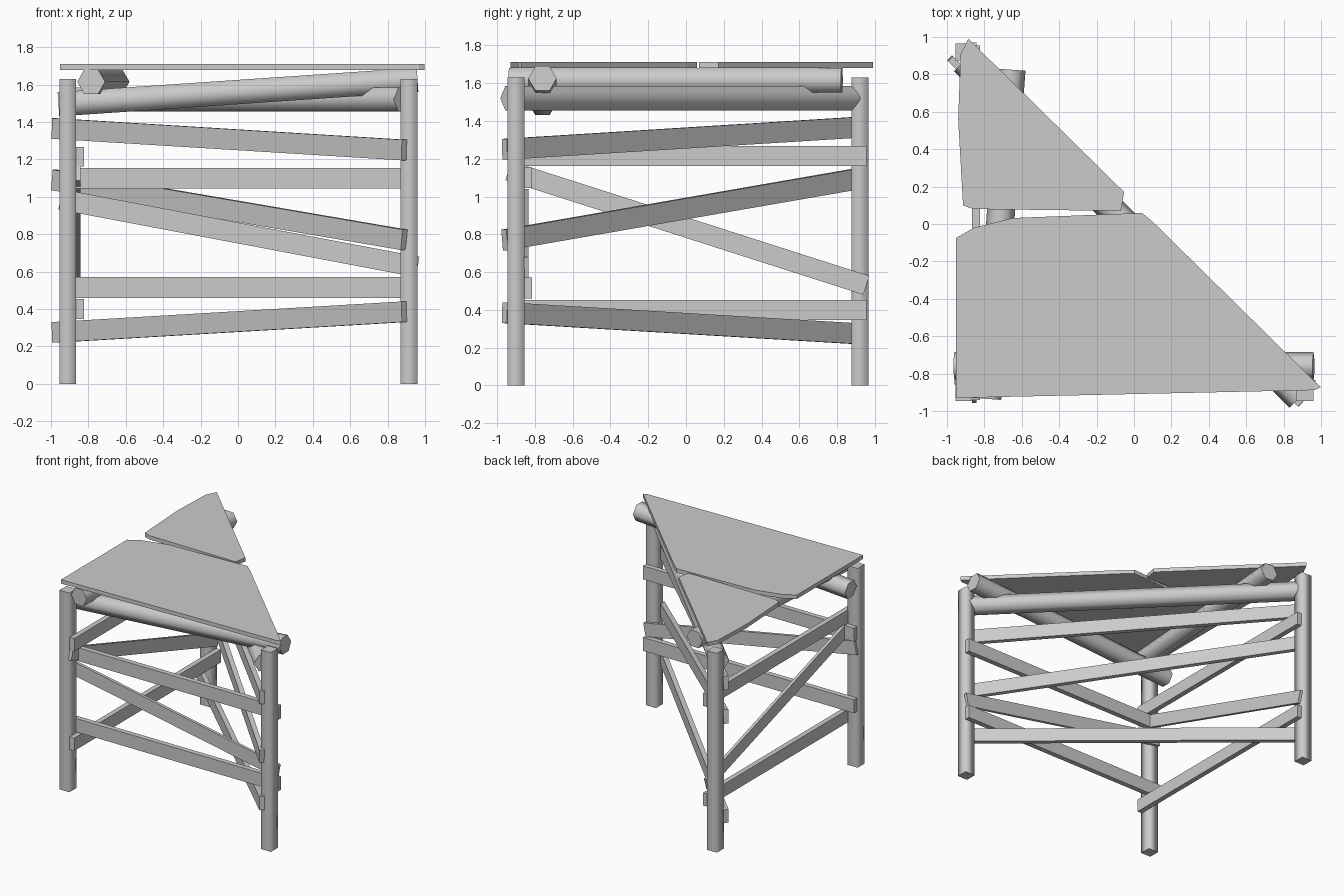
import bpy, math
from mathutils import Vector

if "Cube" in bpy.data.objects:
    bpy.data.objects.remove(bpy.data.objects["Cube"])


def make_object(name, verts, faces, smooth_sides=0):
    mesh = bpy.data.meshes.new(name)
    mesh.from_pydata(verts, [], faces)
    for i in range(smooth_sides):
        mesh.polygons[i].use_smooth = True
    obj = bpy.data.objects.new(name, mesh)
    bpy.context.collection.objects.link(obj)
    return obj


def sweep(name, start, end, profile, smooth=False):
    """Straight prism: profile is (sideways, upwards) around the axis."""
    a, b = Vector(start), Vector(end)
    axis = (b - a).normalized()
    ref = Vector((0, 1, 0)) if abs(axis.z) > 0.9 else Vector((0, 0, 1))
    side = axis.cross(ref).normalized()
    up = side.cross(axis)
    n = len(profile)
    verts = [p + side * u + up * v for p in (a, b) for u, v in profile]
    faces = [(i, (i + 1) % n, n + (i + 1) % n, n + i) for i in range(n)]
    faces += [tuple(reversed(range(n))), tuple(range(n, 2 * n))]
    return make_object(name, verts, faces, n if smooth else 0)


def rect(w, h):
    return [(-w / 2, -h / 2), (w / 2, -h / 2), (w / 2, h / 2), (-w / 2, h / 2)]


def slab(name, outline, z0, z1):
    n = len(outline)
    verts = [(x, y, z) for z in (z0, z1) for x, y in outline]
    faces = [(i, (i + 1) % n, n + (i + 1) % n, n + i) for i in range(n)]
    faces += [tuple(reversed(range(n))), tuple(range(n, 2 * n))]
    return make_object(name, verts, faces)


# Three corner posts
for name, x, y in (("front_left_leg", -0.91, -0.90),
                   ("front_right_leg", 0.915, -0.90),
                   ("back_left_leg", -0.91, 0.92)):
    sweep(name, (x, y, 0), (x, y, 1.63), rect(0.09, 0.09), smooth=True)

# Six-sided logs carrying the top
hexagon = [(0.075 * math.cos(math.pi / 3 * i), 0.075 * math.sin(math.pi / 3 * i))
           for i in range(6)]
sweep("front_log", (-0.96, -0.76, 1.495), (0.96, -0.76, 1.625), hexagon, True)
sweep("side_log", (-0.785, -0.935, 1.615), (-0.655, 0.825, 1.615), hexagon, True)
sweep("diagonal_log", (0.885, -0.93, 1.52), (-0.91, 0.87, 1.52), hexagon, True)

# Front planks, fixed behind the posts: (z left, z right, thickness)
for i, (z0, z1, t) in enumerate(((1.10, 1.10, 0.042), (0.986, 0.625, 0.024),
                                 (0.515, 0.515, 0.042))):
    y = -0.857 + t / 2
    sweep(f"front_plank_{i + 1}", (-0.95, y, z0), (0.96, y, z1), rect(t, 0.11))

# Left side planks, fixed inside the posts: (z front, z back, thickness)
for i, (z0, z1, t) in enumerate(((1.215, 1.215, 0.042), (1.137, 0.53, 0.024),
                                 (0.40, 0.40, 0.042))):
    x = -0.866 + t / 2
    sweep(f"side_plank_{i + 1}", (x, -0.94, z0), (x, 0.955, z1), rect(t, 0.105))

# Diagonal planks: (z at back left, z at front right)
for i, (z0, z1) in enumerate(((1.365, 1.25), (1.09, 0.77), (0.275, 0.385))):
    sweep(f"diagonal_plank_{i + 1}", (-0.982, 0.885, z0), (0.888, -0.96, z1),
          rect(0.038, 0.11))

# Two rough-cut top boards
slab("large_top_board",
     [(-0.952, -0.93), (0.968, -0.888), (0.998, -0.872), (0.096, 0.016),
      (0.043, 0.059), (-0.647, 0.032), (-0.856, -0.02), (-0.952, -0.075)],
     1.679, 1.711)
slab("small_top_board",
     [(-0.914, 0.10), (-0.861, 0.08), (-0.07, 0.07), (-0.053, 0.171),
      (-0.885, 0.99), (-0.927, 0.91), (-0.94, 0.56)],
     1.679, 1.711)
